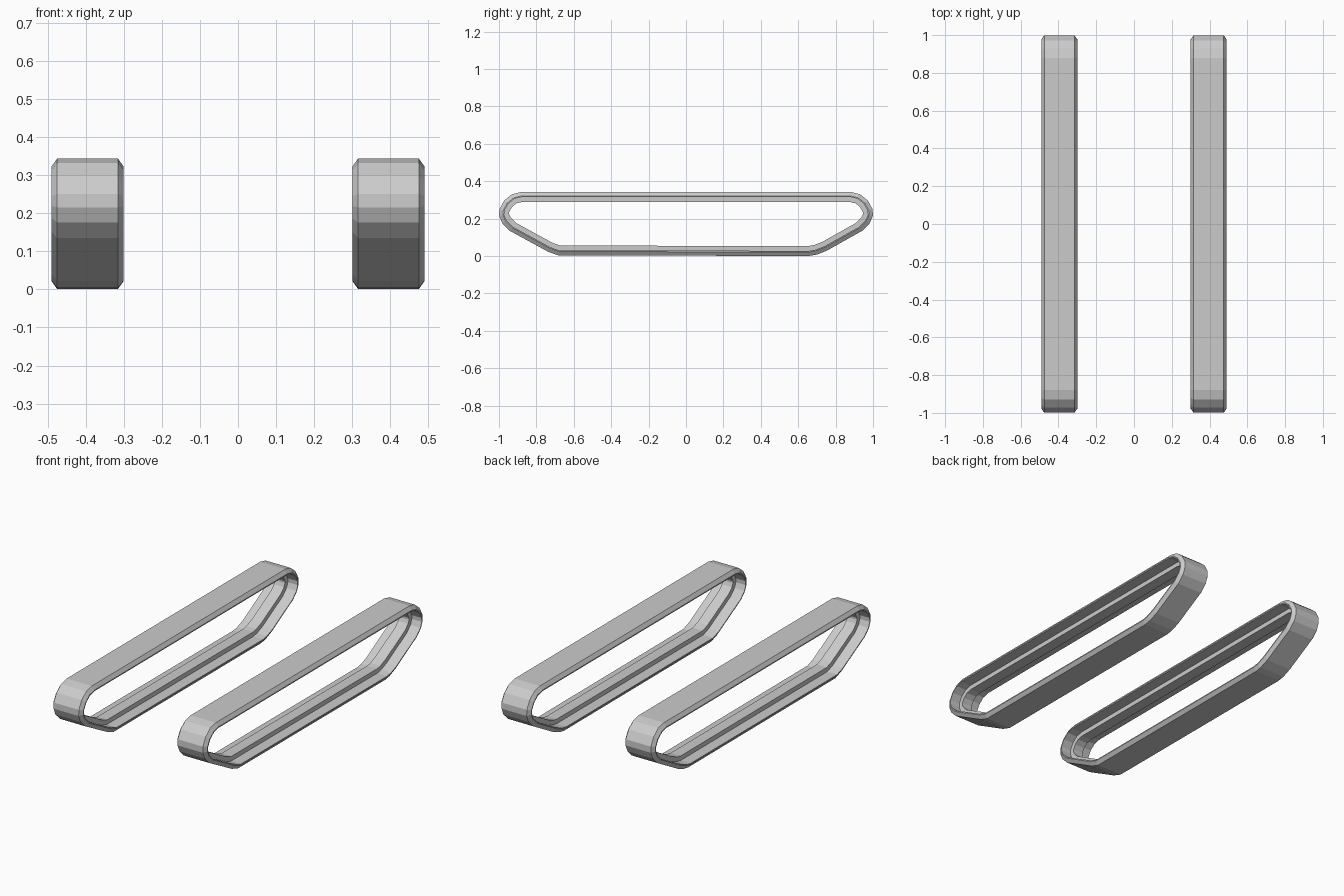
import bpy, bmesh
from mathutils import Vector

if "Cube" in bpy.data.objects:
    bpy.data.objects.remove(bpy.data.objects["Cube"])

# Rounded end of the track (y, z), from its lower corner up to the top run
end = [(0.942, 0.135), (0.982, 0.175), (0.999, 0.215), (0.998, 0.25),
       (0.972, 0.297), (0.93, 0.331), (0.88, 0.343)]
# Whole side outline, counter-clockwise as seen from the right
outline = ([(-0.68, 0.003), (0.66, 0.001), (0.70, 0.008), (0.755, 0.03)] + end
           + [(-y, z) for y, z in reversed(end)] + [(-0.735, 0.022)])
path = [Vector(p) for p in outline]

# Belt cross-section (x, depth): thin chamfered belt with a central guide rib inside
section = [(0.315, 0), (0.475, 0), (0.49, 0.021), (0.49, 0.027), (0.427, 0.027),
           (0.427, 0.053), (0.363, 0.053), (0.363, 0.027), (0.30, 0.027), (0.30, 0.021)]


def inward(i):
    """Mitred inward direction at outline point i."""
    a, b, c = path[i - 1], path[i], path[(i + 1) % len(path)]
    d1, d2 = (b - a).normalized(), (c - b).normalized()
    n1, n2 = Vector((-d1.y, d1.x)), Vector((-d2.y, d2.x))
    return (n1 + n2) / (1 + n1.dot(n2))


# Sweep the section around the outline
bm = bmesh.new()
rings = []
for i, p in enumerate(path):
    n = inward(i)
    rings.append([bm.verts.new((x, p.x + n.x * d, p.y + n.y * d)) for x, d in section])
for i, ring in enumerate(rings):
    nxt = rings[(i + 1) % len(rings)]
    for j in range(len(section)):
        k = (j + 1) % len(section)
        bm.faces.new((ring[j], ring[k], nxt[k], nxt[j]))
bmesh.ops.recalc_face_normals(bm, faces=bm.faces)
mesh = bpy.data.meshes.new("track_belts")
bm.to_mesh(mesh)
bm.free()
tracks = bpy.data.objects.new("track_belts", mesh)
bpy.context.collection.objects.link(tracks)

# Left track mirrored from the right one
tracks.modifiers.new("mirror", 'MIRROR').use_axis = (True, False, False)
